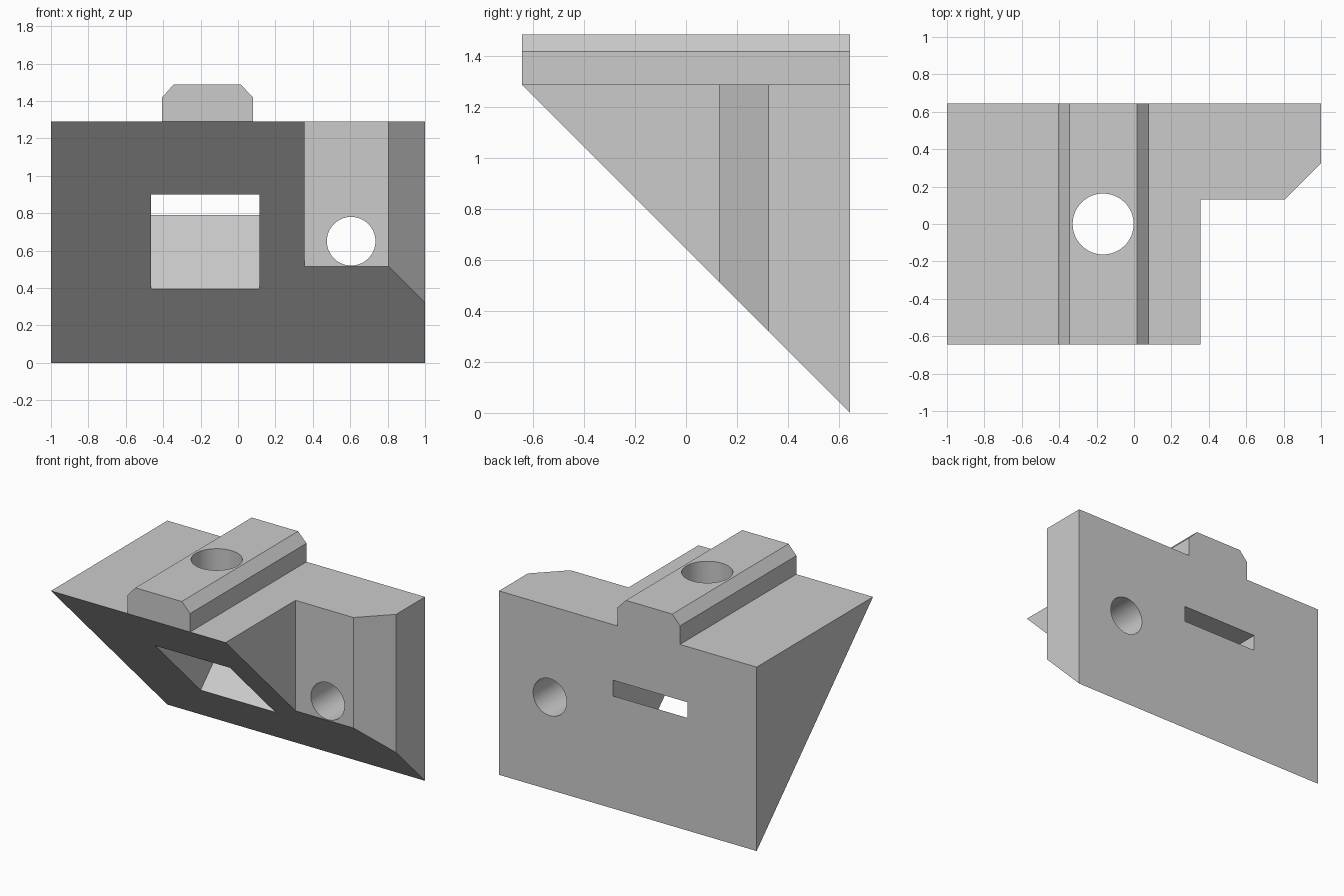
import bpy
import bmesh
import math
from mathutils import Vector

cube = bpy.data.objects.get("Cube")
if cube:
    bpy.data.objects.remove(cube, do_unlink=True)

grey = bpy.data.materials.new("plain grey")
grey.use_nodes = True
grey.diffuse_color = (0.6, 0.6, 0.6, 1)
grey.node_tree.nodes["Principled BSDF"].inputs["Base Color"].default_value = (0.6, 0.6, 0.6, 1)


def prism(name, points, axis, low, high):
    """Extrude a closed 2D profile along x, y or z."""
    place = {"x": lambda a, b, t: (t, a, b),
             "y": lambda a, b, t: (a, t, b),
             "z": lambda a, b, t: (a, b, t)}[axis]
    bm = bmesh.new()
    face = bm.faces.new([bm.verts.new(place(a, b, low)) for a, b in points])
    side = bmesh.ops.extrude_face_region(bm, geom=[face])["geom"]
    shift = Vector(place(0, 0, high - low))
    bmesh.ops.translate(bm, vec=shift, verts=[g for g in side if isinstance(g, bmesh.types.BMVert)])
    bmesh.ops.recalc_face_normals(bm, faces=bm.faces)
    mesh = bpy.data.meshes.new(name)
    bm.to_mesh(mesh)
    bm.free()
    obj = bpy.data.objects.new(name, mesh)
    mesh.materials.append(grey)
    bpy.context.collection.objects.link(obj)
    return obj


def circle(a, b, radius, sides=64):
    turns = [math.tau * i / sides for i in range(sides)]
    return [(a + radius * math.cos(t), b + radius * math.sin(t)) for t in turns]


def cut(target, cutter):
    """Subtract the cutter, then remove it."""
    cutter.hide_render = True
    mod = target.modifiers.new("cut", "BOOLEAN")
    mod.operation = "DIFFERENCE"
    mod.solver = "EXACT"
    mod.object = cutter
    bpy.context.view_layer.objects.active = target
    bpy.ops.object.modifier_apply(modifier=mod.name)
    bpy.data.objects.remove(cutter, do_unlink=True)


depth = 0.645      # half the depth
deck = 1.29        # height of the flat top

# Block with the chamfered rail on top
bracket = prism("wedge_bracket", [
    (-1, 0), (1, 0), (1, deck), (0.08, deck), (0.08, 1.42), (0.015, 1.487),
    (-0.345, 1.487), (-0.405, 1.42), (-0.405, deck), (-1, deck)], "y", -depth, depth)

# Sloping underside
cut(bracket, prism("slope_cutter", [
    (1.6, depth - 1.6), (-1.6, depth + 1.6), (-1.6, depth - 1.6)], "x", -1.5, 1.5))

# Corner notch with angled side
cut(bracket, prism("notch_cutter", [
    (0.355, -1), (1.2, -1), (1.2, 0.525), (0.805, 0.13), (0.355, 0.13)], "z", -0.5, 2))

# Slanted pocket opening through the back
cut(bracket, prism("pocket_cutter", [
    (-0.5, 0.9), (0.05, 0.195), (0.72, 0.865), (0.72, 0.9)], "x", -0.465, 0.115))

# Vertical bore through the rail and horizontal bore through the back
cut(bracket, prism("rail_bore_cutter", circle(-0.165, 0, 0.163), "z", -0.5, 2))
cut(bracket, prism("back_bore_cutter", circle(0.605, 0.65, 0.13), "y", -1, 1))

# Smooth bores, sharp edges
bpy.ops.object.select_all(action="DESELECT")
bracket.select_set(True)
bpy.context.view_layer.objects.active = bracket
bpy.ops.object.shade_smooth_by_angle(angle=math.radians(25))
